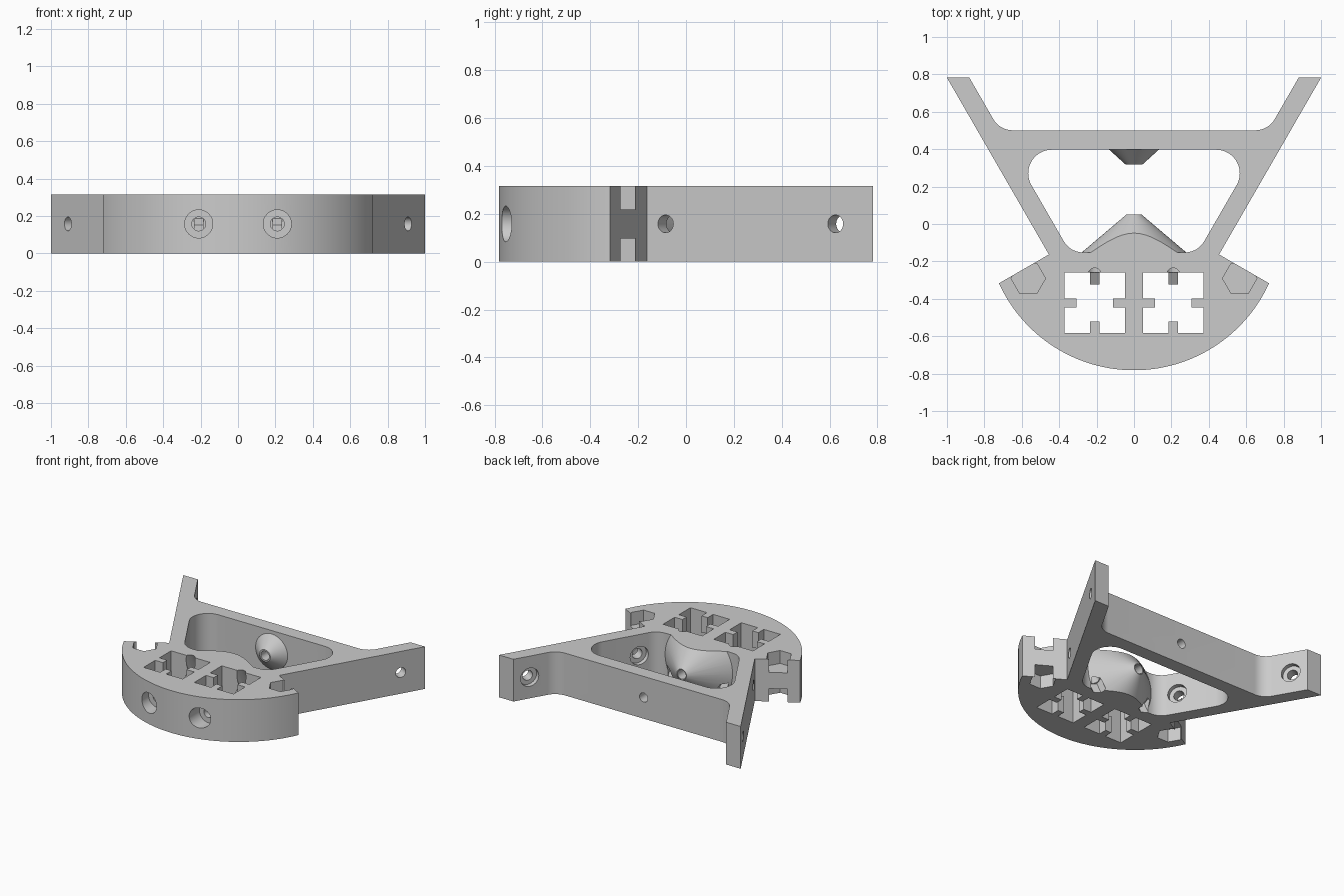
import bpy, bmesh, math
from mathutils import Vector, Matrix

if "Cube" in bpy.data.objects:
    bpy.data.objects.remove(bpy.data.objects["Cube"])

H = 0.316         # plate thickness
MID = H / 2
TIP = 0.782       # rear end of the arms
SLOPE = math.tan(math.radians(30))

mat = bpy.data.materials.new("light_grey")
mat.use_nodes = True
GREY = (0.6, 0.6, 0.6, 1)
mat.diffuse_color = GREY
mat.node_tree.nodes["Principled BSDF"].inputs["Base Color"].default_value = GREY


def finish(name, bm):
    bmesh.ops.recalc_face_normals(bm, faces=bm.faces[:])
    mesh = bpy.data.meshes.new(name)
    bm.to_mesh(mesh)
    bm.free()
    mesh.materials.append(mat)
    ob = bpy.data.objects.new(name, mesh)
    bpy.context.collection.objects.link(ob)
    return ob


def prism(name, pts, z0, z1, matrix=Matrix()):
    """Extrude a flat outline from z0 to z1."""
    bm = bmesh.new()
    face = bm.faces.new([bm.verts.new((x, y, z0)) for x, y in pts])
    res = bmesh.ops.extrude_face_region(bm, geom=[face])
    verts = [v for v in res["geom"] if isinstance(v, bmesh.types.BMVert)]
    bmesh.ops.translate(bm, verts=verts, vec=(0, 0, z1 - z0))
    bmesh.ops.transform(bm, matrix=matrix, verts=bm.verts[:])
    return finish(name, bm)


def rod(name, a, b, r1, r2=None, segments=48):
    """Cylinder or cone from point a to point b."""
    a, b = Vector(a), Vector(b)
    d = b - a
    m = Matrix.Translation((a + b) / 2) @ d.to_track_quat("Z", "Y").to_matrix().to_4x4()
    bm = bmesh.new()
    bmesh.ops.create_cone(bm, cap_ends=True, segments=segments, radius1=r1,
                          radius2=r1 if r2 is None else r2, depth=d.length, matrix=m)
    return finish(name, bm)


def combine(target, tool, operation):
    mod = target.modifiers.new(operation.lower(), "BOOLEAN")
    mod.operation, mod.object, mod.solver = operation, tool, "EXACT"
    bpy.context.view_layer.objects.active = target
    bpy.ops.object.modifier_apply(modifier=mod.name)
    bpy.data.objects.remove(tool)


def fillet(prev, corner, nxt, r, n=12):
    """Points of a rounded corner."""
    p, c, q = Vector(prev), Vector(corner), Vector(nxt)
    u, v = (p - c).normalized(), (q - c).normalized()
    half = u.angle(v) / 2
    centre = c + (u + v).normalized() * r / math.sin(half)
    s = c + u * r / math.tan(half) - centre
    e = c + v * r / math.tan(half) - centre
    sweep = math.atan2(s.x * e.y - s.y * e.x, s.dot(e))
    return [tuple(centre + Matrix.Rotation(sweep * i / n, 2) @ s) for i in range(n + 1)]


def inner_x(y):
    return 0.88 - (TIP - y) * SLOPE


def mirrored(pts):
    return pts + [(-x, y) for x, y in reversed(pts)]


# Frame outline: curved front, shoulders, arms and rear crossbar
R, CY = 0.793, 0.011
end = math.asin(0.722 / R)
half = [(R * math.sin(end * (i + 0.5) / 40.5), CY - R * math.cos(end * (i + 0.5) / 40.5))
        for i in range(41)]
half += [(0.455, -0.163), (1, TIP), (0.88, TIP)]
half += fillet((0.88, TIP), (inner_x(0.501), 0.501), (0, 0.501), 0.12)
body = prism("slingshot_frame", mirrored(half), -0.2, 0.52)

# Rounded window between the arms
low, high = (inner_x(-0.152), -0.152), (inner_x(0.397), 0.397)
window = fillet((0, -0.152), low, high, 0.12) + fillet(low, high, (0, 0.397), 0.126, 20)
combine(body, prism("window_cutter", mirrored(window), -0.5, 0.8), "DIFFERENCE")

# Facing cones inside the window, trimmed to the plate thickness
for root, tip, r, rt in ((-0.2, 0.051, 0.336, 0.04), (0.44, 0.318, 0.18, 0.045)):
    combine(body, rod("cone", (0, root, MID), (0, tip, MID), r, rt, 64), "UNION")
square = [(-2, -2), (2, -2), (2, 2), (-2, 2)]
combine(body, prism("slab", square, 0, H), "INTERSECT")

# Axial holes through the cones and the crossbar
combine(body, rod("cone_hole", (0, -0.22, MID), (0, 0.2, MID), 0.034), "DIFFERENCE")
combine(body, rod("bar_hole", (0, 0.25, MID), (0, 0.7, MID), 0.034), "DIFFERENCE")

# Keyed cross slot: one quarter turned four times
s, t, w = 0.162, 0.064, 0.025
quarter = [(s, -w), (s - t, -w), (s - t, w), (s, w), (s, s)]
cross = [tuple(Matrix.Rotation(math.pi / 2 * k, 2) @ Vector(p)) for k in range(4) for p in quarter]

for side in (-1, 1):
    cx, cy = side * 0.21, -0.422
    combine(body, prism("slot_cutter", [(cx + x, cy + y) for x, y in cross], -0.1, 0.5), "DIFFERENCE")

    # Rear key sloped down toward the slot
    ramp = [(-0.34, 0.142), (-0.2605, 0.187), (-0.2605, 0.4), (-0.34, 0.4)]
    turn = Matrix(((0, 0, 1, cx), (1, 0, 0, 0), (0, 1, 0, 0), (0, 0, 0, 1)))
    combine(body, prism("ramp_cutter", ramp, -0.04, 0.04, turn), "DIFFERENCE")

    # Leaning screw hole behind the slot, with a hexagonal nut pocket below
    top = Vector((cx, -0.276, H))
    lean = Vector((0, math.cos(math.radians(64)), -math.sin(math.radians(64))))
    combine(body, rod("pin_cutter", top - lean * 0.1, top + lean * 0.5, 0.037), "DIFFERENCE")
    combine(body, rod("nut_pocket", top + lean * 0.24, top + lean * 0.5, 0.05, segments=6), "DIFFERENCE")

    # Counterbored screw holes in the curved front
    combine(body, rod("front_bore", (cx, -0.9, MID), (cx, -0.65, MID), 0.075), "DIFFERENCE")
    combine(body, rod("front_hole", (cx, -0.7, MID), (cx, -0.45, MID), 0.037), "DIFFERENCE")

    # Hexagonal nut pockets on both faces of the shoulders
    hexagon = [(side * 0.565 + 0.092 * math.cos(k * math.pi / 3),
                -0.291 + 0.092 * math.sin(k * math.pi / 3)) for k in range(6)]
    combine(body, prism("top_pocket", hexagon, H - 0.097, 0.5), "DIFFERENCE")
    combine(body, prism("bottom_pocket", hexagon, -0.2, 0.097), "DIFFERENCE")

    # Arm screw holes, counterbored from the inside
    inward = Vector((-side * math.cos(math.pi / 6), 0.5, 0))
    for y in (0.625, -0.085):
        p = Vector((side * (1 - (TIP - y) * SLOPE), y, MID))
        combine(body, rod("arm_hole", p - inward * 0.05, p + inward * 0.16, 0.037), "DIFFERENCE")
        combine(body, rod("arm_bore", p + inward * 0.07, p + inward * 0.16, 0.068), "DIFFERENCE")

# Smooth the round surfaces, keep the edges crisp
bpy.ops.object.select_all(action="DESELECT")
body.select_set(True)
bpy.context.view_layer.objects.active = body
bpy.ops.object.shade_smooth_by_angle(angle=math.radians(25))
